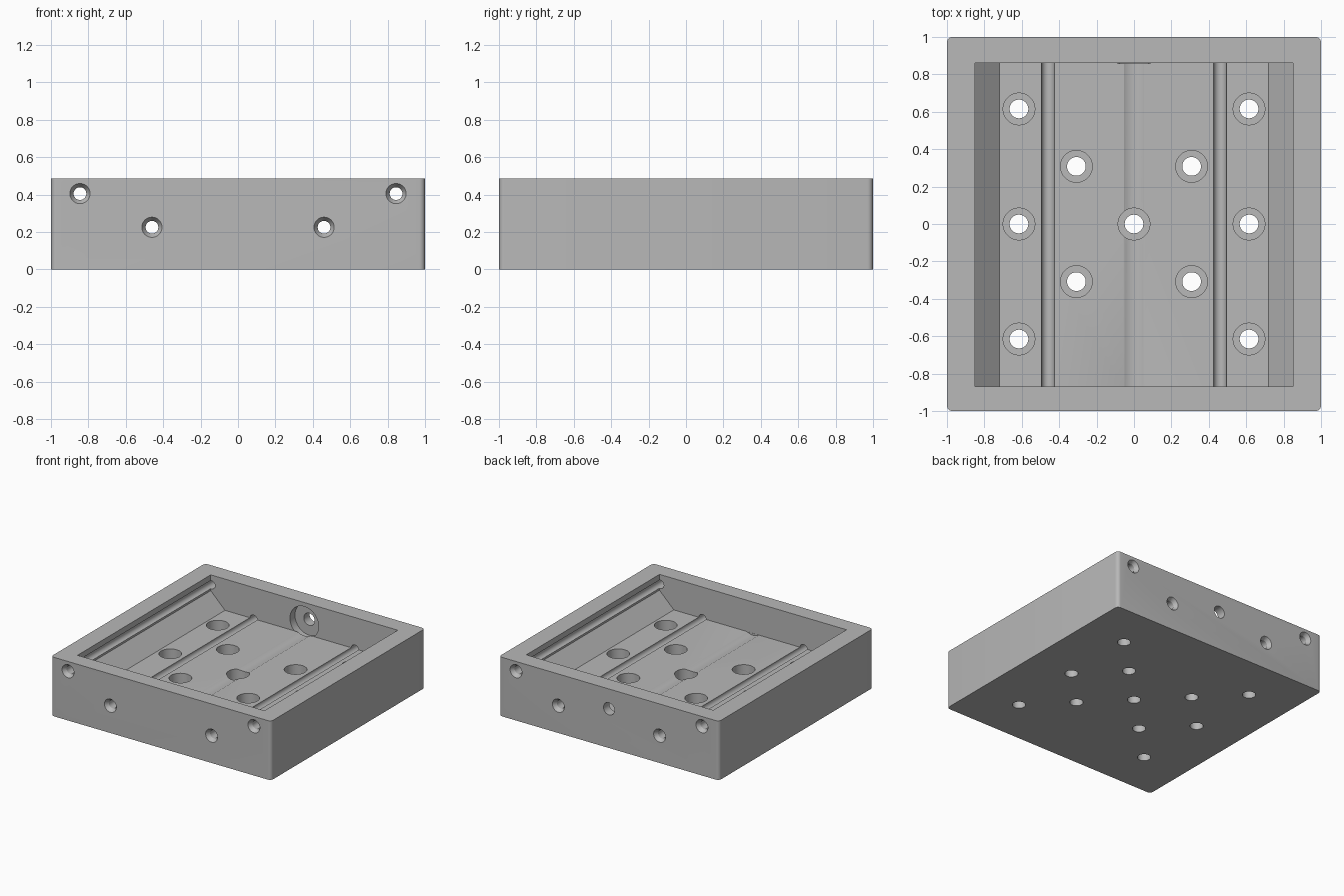
import bpy, bmesh, math
from mathutils import Vector

if "Cube" in bpy.data.objects:
    bpy.data.objects.remove(bpy.data.objects["Cube"], do_unlink=True)

HEIGHT, FLOOR = 0.485, 0.228
SEGMENTS = 48

grey = bpy.data.materials.new("machined grey")
grey.use_nodes = True
colour = (0.48, 0.48, 0.48, 1)
grey.diffuse_color = colour
shader = next(n for n in grey.node_tree.nodes if n.type == 'BSDF_PRINCIPLED')
shader.inputs["Base Color"].default_value = colour


def finish(bm, name):
    bmesh.ops.recalc_face_normals(bm, faces=bm.faces)
    mesh = bpy.data.meshes.new(name)
    bm.to_mesh(mesh)
    bm.free()
    mesh.materials.append(grey)
    obj = bpy.data.objects.new(name, mesh)
    bpy.context.collection.objects.link(obj)
    return obj


def lathe(bm, centre, axis, profile):
    """Capped turned solid; profile is (radius, distance along axis)."""
    rings = []
    for radius, t in profile:
        ring = []
        for i in range(SEGMENTS):
            a = math.tau * (i + 0.5) / SEGMENTS
            c, s = radius * math.cos(a), radius * math.sin(a)
            offset = Vector((c, s, t)) if axis == 'Z' else Vector((c, t, s))
            ring.append(bm.verts.new(Vector(centre) + offset))
        rings.append(ring)
    for low, high in zip(rings, rings[1:]):
        for i in range(SEGMENTS):
            j = (i + 1) % SEGMENTS
            bm.faces.new((low[i], low[j], high[j], high[i]))
    bm.faces.new(rings[0])
    bm.faces.new(rings[-1])


def extrude_y(bm, profile, y0, y1):
    face = bm.faces.new([bm.verts.new((x, y0, z)) for x, z in profile])
    made = bmesh.ops.extrude_face_region(bm, geom=[face])["geom"]
    bmesh.ops.translate(bm, vec=(0, y1 - y0, 0),
                        verts=[v for v in made if isinstance(v, bmesh.types.BMVert)])


# Block with rounded upright edges
bm = bmesh.new()
bmesh.ops.create_cube(bm, size=2)
for v in bm.verts:
    v.co.z = HEIGHT if v.co.z > 0 else 0
upright = [e for e in bm.edges if abs(e.verts[0].co.z - e.verts[1].co.z) > 0.1]
bmesh.ops.bevel(bm, geom=upright, offset=0.03, segments=6, profile=0.5, affect='EDGES')
block = finish(bm, "tray_block")

# Open pocket with sloping sides
bm = bmesh.new()
half = [(0.72, FLOOR), (0.85, 0.355), (0.85, 0.6)]
extrude_y(bm, half + [(-x, z) for x, z in reversed(half)], -0.87, 0.86)
cutters = [finish(bm, "pocket_cutter")]

# Counterbored screw holes through the floor
bm = bmesh.new()
spots = [(x, y) for x in (-0.615, 0.615) for y in (-0.615, 0, 0.615)]
spots += [(x, y) for x in (-0.308, 0.308) for y in (-0.308, 0.308)] + [(0, 0)]
for x, y in spots:
    lathe(bm, (x, y, 0), 'Z', [(0.05, -0.1), (0.05, 0.1), (0.085, 0.1), (0.085, 0.3)])
cutters.append(finish(bm, "screw_hole_cutter"))

# Countersunk rod channels from front to back
bm = bmesh.new()
rod = [(0.054, -1.1), (0.054, -1), (0.034, -0.97), (0.034, 0.97), (0.054, 1), (0.054, 1.1)]
for side in (-1, 1):
    for x, z in ((0.845, 0.405), (0.46, 0.225)):
        lathe(bm, (side * x, 0, z), 'Y', rod)

# Shallow centre groove, recess and outlet in the back wall
lathe(bm, (0, 0, 0.322), 'Y', [(0.109, -0.869), (0.109, 0.859), (0.13, 0.859),
                               (0.13, 0.925), (0.05, 0.925), (0.05, 1.1)])
cutters.append(finish(bm, "channel_cutter"))

# Cut the block
bpy.ops.object.select_all(action='DESELECT')
block.select_set(True)
bpy.context.view_layer.objects.active = block
for cutter in cutters:
    cutter.hide_render = True
    cut = block.modifiers.new(cutter.name, 'BOOLEAN')
    cut.operation = 'DIFFERENCE'
    cut.solver = 'EXACT'
    cut.object = cutter
    bpy.ops.object.modifier_apply(modifier=cut.name)
    bpy.data.objects.remove(cutter, do_unlink=True)

bpy.ops.object.shade_smooth_by_angle(angle=math.radians(30))
